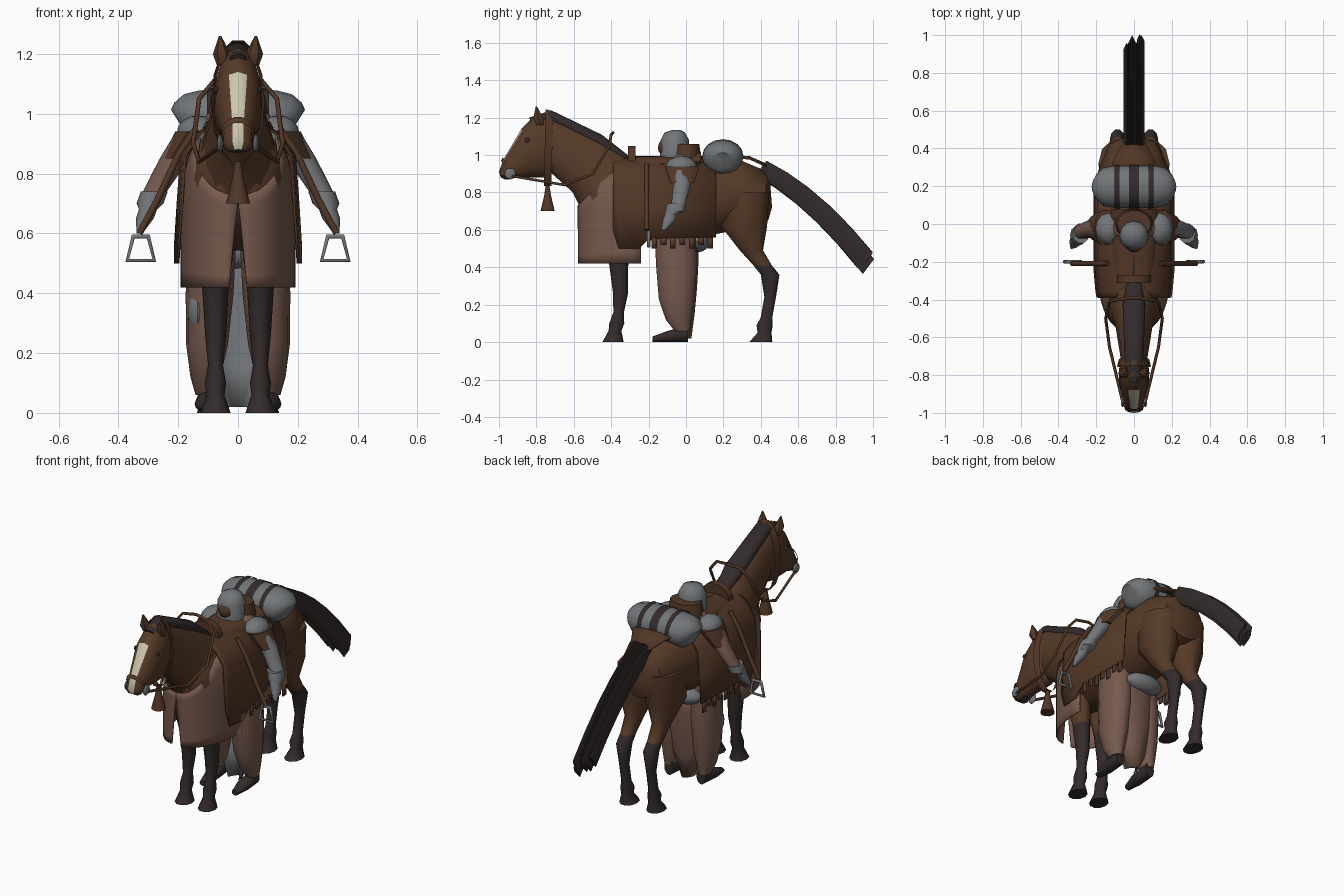
import bpy, bmesh, math, random
from mathutils import Vector

cube = bpy.data.objects.get("Cube")
if cube:
    bpy.data.objects.remove(cube)
random.seed(4)


def material(name, red, green, blue):
    mat = bpy.data.materials.new(name)
    mat.use_nodes = True
    mat.diffuse_color = (red, green, blue, 1)
    mat.node_tree.nodes["Principled BSDF"].inputs["Base Color"].default_value = mat.diffuse_color
    return mat


COAT = material("chestnut coat", .092, .043, .021)
DARK = material("dark hair", .034, .024, .024)
CLOTH = material("dusty brown cloth", .18, .1, .074)
LEATHER = material("saddle leather", .085, .039, .02)
STEEL = material("grey steel", .17, .18, .19)
CREAM = material("cream blaze", .6, .56, .42)


def finish(name, bm, materials, rule=None):
    bmesh.ops.recalc_face_normals(bm, faces=bm.faces)
    if rule:
        for face in bm.faces:
            face.material_index = rule(face.calc_center_median(), face.normal)
    mesh = bpy.data.meshes.new(name)
    bm.to_mesh(mesh)
    bm.free()
    for mat in materials:
        mesh.materials.append(mat)
    obj = bpy.data.objects.new(name, mesh)
    bpy.context.collection.objects.link(obj)
    return obj


def loft(name, rings, materials, sides=14, caps=True, rule=None):
    """Skin elliptical rings given as (centre, half axis u, half axis v)."""
    bm = bmesh.new()
    rows = []
    for centre, u, v in rings:
        centre, u, v = Vector(centre), Vector(u), Vector(v)
        angles = [math.tau * i / sides for i in range(sides)]
        rows.append([bm.verts.new(centre + u * math.cos(a) + v * math.sin(a)) for a in angles])
    for row, following in zip(rows, rows[1:]):
        for i in range(sides):
            j = (i + 1) % sides
            bm.faces.new((row[i], row[j], following[j], following[i]))
    if caps:
        bm.faces.new(rows[0])
        bm.faces.new(rows[-1])
    return finish(name, bm, materials, rule)


def spine(name, sections, materials, **options):
    """Loft on the centre plane: upper y, z, lower y, z, half width."""
    rings = []
    for top_y, top_z, low_y, low_z, width in sections:
        upper, lower = Vector((0, top_y, top_z)), Vector((0, low_y, low_z))
        rings.append(((upper + lower) / 2, (width, 0, 0), (upper - lower) / 2))
    return loft(name, rings, materials, **options)


def limb(name, x, sections, materials, side=1, depth=1, slant=0, **options):
    """Loft with level rings: y, z, radius; slant moves x outward going down."""
    top = sections[0][1]
    rings = [((side * (x + slant * (top - z)), y, z), (radius, 0, 0), (0, radius * depth, 0))
             for y, z, radius in sections]
    return loft(name, rings, materials, **options)


def ball(name, centre, radii, mat):
    bm = bmesh.new()
    bmesh.ops.create_uvsphere(bm, u_segments=12, v_segments=8, radius=1)
    bmesh.ops.scale(bm, vec=radii, verts=bm.verts)
    bmesh.ops.translate(bm, vec=centre, verts=bm.verts)
    finish(name, bm, [mat])


def sheet(name, rows, mat):
    bm = bmesh.new()
    grid = [[bm.verts.new(point) for point in row] for row in rows]
    for row, following in zip(grid, grid[1:]):
        for i in range(len(row) - 1):
            bm.faces.new((row[i], row[i + 1], following[i + 1], following[i]))
    solid = finish(name, bm, [mat]).modifiers.new("thickness", "SOLIDIFY")
    solid.thickness, solid.offset = .008, 0


def tube(name, points, radius, mat, closed=False):
    curve = bpy.data.curves.new(name, "CURVE")
    curve.dimensions, curve.bevel_depth, curve.bevel_resolution = "3D", radius, 1
    curve.use_fill_caps = True
    spline = curve.splines.new("POLY")
    spline.points.add(len(points) - 1)
    for target, point in zip(spline.points, points):
        target.co = (*point, 1)
    spline.use_cyclic_u = closed
    curve.materials.append(mat)
    bpy.context.collection.objects.link(bpy.data.objects.new(name, curve))


def head_colour(centre, normal):
    if centre.y < -.92 and centre.z < .88:
        return 2
    return int(abs(centre.x) < .02 and normal.y < -.5 and .88 < centre.z < 1.13)


def leg_colour(centre, normal):
    return int(centre.z < .42)


# Horse trunk, neck, head with blaze and dark chin, mane
spine("horse_body", [(-.56, .86, -.57, .7, .06), (-.5, .95, -.5, .62, .14), (-.38, .98, -.38, .54, .17),
                     (0, .96, 0, .54, .18), (.28, .98, .28, .6, .19), (.42, .92, .44, .65, .13),
                     (.45, .85, .46, .72, .06)], [COAT], sides=18)
spine("horse_neck", [(-.28, .97, -.55, .68, .14), (-.45, 1.09, -.61, .8, .1), (-.71, 1.22, -.72, .9, .07)], [COAT])
spine("horse_head", [(-.71, 1.22, -.68, .94, .06), (-.8, 1.22, -.74, .88, .08), (-.88, 1.14, -.81, .88, .08),
                     (-.98, .97, -.91, .88, .05), (-1, .91, -.95, .87, .05), (-.99, .88, -.97, .87, .03)],
      [COAT, CREAM, DARK], sides=16, rule=head_colour)
spine("mane", [(-.84, 1.2, -.81, 1.15, .03), (-.72, 1.24, -.72, 1.17, .05), (-.45, 1.11, -.41, 1, .06),
               (-.31, 1, -.33, .96, .04)], [DARK])

# Tail of overlapping strands along one falling curve
for strand in range(-4, 5):
    drop, reach = random.uniform(-.02, .02), random.uniform(.9, 1)
    steps = [reach * i / 5 for i in range(6)]
    loft("tail_strand", [((strand * .01, .4 + .58 * t, .93 - .3 * t - .22 * t * t + drop * t),
                          (.015, 0, 0), (0, .03, .04)) for t in steps], [DARK], sides=4)

for side, tag in ((1, "left"), (-1, "right")):
    # Horse legs, dark below the knee, and ears
    limb("front_leg_" + tag, .075, [(-.4, .72, .09), (-.38, .55, .06), (-.36, .42, .045), (-.35, .26, .035),
                                    (-.36, .16, .025), (-.37, .1, .035), (-.38, .06, .03), (-.39, 0, .05)],
         [COAT, DARK], side, depth=1.2, sides=10, rule=leg_colour)
    limb("hind_leg_" + tag, .088, [(.32, .8, .1), (.31, .62, .1), (.35, .49, .05), (.41, .41, .04), (.45, .36, .04),
                                   (.45, .24, .025), (.43, .13, .025), (.42, .09, .035), (.42, .05, .03),
                                   (.4, 0, .05)], [COAT, DARK], side, depth=1.3, sides=10, rule=leg_colour)
    limb("ear_" + tag, .05, [(-.78, 1.16, .02), (-.79, 1.2, .03), (-.8, 1.26, .004)], [COAT], side, slant=-.1, sides=6)
    ball("eye_" + tag, (.073 * side, -.85, 1.08), (.008, .014, .012), DARK)

    # Bit and reins
    ball("bit_ring_" + tag, (.06 * side, -.94, .9), (.01, .03, .03), STEEL)
    rein = [(.06, -.94, .89), (.13, -.65, .84), (.15, -.5, .9), (.13, -.41, 1.05), (.08, -.4, 1.11), (0, -.39, 1.12)]
    tube("rein_" + tag, [(side * x, y, z) for x, y, z in rein], .008, LEATHER)

    # Chest cloth, open in front below the breast
    rows = []
    for row in range(9):
        fall = row / 8
        points = []
        for column in range(11):
            angle = column / 10 * math.pi / 2
            rise = .73 + .19 * min(1, 1.6 * (1 - math.cos(angle)))
            z = rise + (.42 - rise) * fall
            angle = max(angle, .4 * max(0, .7 - z))
            width = .188 * math.sqrt(1 - (max(0, z - .7) / .31) ** 2)
            points.append((side * width * math.sin(angle) ** .85, -.24 - .335 * math.cos(angle) ** .85, z))
        rows.append(points)
    sheet("chest_cloth_" + tag, rows, CLOTH)

    # Saddle blanket with fringe, stirrups
    rows = []
    for y, hem in ((-.39, .6), (-.36, .5), (-.25, .5), (-.2, .55), (.16, .56)):
        narrow = side * (1 - .8 * max(0, -.3 - y))
        profile = [(0, .99), (.08, .97), (.14, .93), (.19, .86), (.2, .72), (.21, hem)]
        rows.append([(x * narrow, y, z) for x, z in profile])
    sheet("saddle_blanket_" + tag, rows, LEATHER)
    for tab in range(7):
        y = -.17 + tab * .05
        sheet("blanket_fringe_" + tag, [[(.21 * side, y + shift, z) for shift in (-.015, .015)]
                                        for z in (.56, .5 + .02 * (tab % 2))], LEATHER)
    strap = [(.14, .95), (.2, .86), (.27, .71), (.33, .6)]
    tube("stirrup_strap_" + tag, [(x * side, -.21, z) for x, z in strap], .013, LEATHER)
    frame = [(.3, .59), (.35, .59), (.37, .51), (.28, .51)]
    tube("stirrup_" + tag, [(x * side, -.2, z) for x, z in frame], .009, STEEL, closed=True)

    # Rider shoulders, arms, legs and boots
    ball("shoulder_guard_" + tag, (.135 * side, -.025, .935), (.07, .085, .06), STEEL)
    limb("shoulder_cape_" + tag, .15, [(-.02, .94, .06), (-.02, .89, .05), (-.02, .85, .04)], [LEATHER], side,
         depth=1.6, slant=.7, sides=10)
    limb("upper_arm_" + tag, .17, [(-.03, .92, .05), (-.02, .85, .05), (-.04, .74, .04)],
         [STEEL if side > 0 else CLOTH], side, slant=.6, sides=10)
    limb("gauntlet_" + tag, .28, [(-.05, .74, .045), (-.06, .7, .045), (-.08, .68, .03), (-.09, .65, .03),
                                  (-.12, .6, .01)], [STEEL], side, depth=1.2, slant=.35, sides=10)
    limb("robe_leg_" + tag, .085, [(-.06, .6, .08), (-.05, .4, .08), (-.05, .23, .07), (-.04, .12, .05),
                                   (-.02, .06, .03)], [CLOTH], side, depth=1.4, slant=.05)
    boot = spine("boot_" + tag, [(-.18, .03, -.18, 0, .02), (-.1, .06, -.1, 0, .04), (.01, .09, .01, 0, .03)], [DARK])
    boot.location.x = .105 * side

# Bridle straps and hanging tassel
spine("throat_strap", [(-.75, 1.25, -.76, .83, .09), (-.71, 1.24, -.72, .83, .08)], [LEATHER], caps=False)
spine("noseband", [(-.99, .97, -.92, .88, .057), (-.98, .99, -.91, .88, .058)], [LEATHER], caps=False)
limb("neck_tassel", 0, [(-.74, .84, .01), (-.74, .78, .02), (-.74, .7, .04)], [LEATHER], sides=10)

# Saddle and rump flap
spine("saddle_seat", [(-.32, .99, -.32, .93, .09), (0, 1, 0, .9, .13), (.08, 1.02, .08, .92, .12)], [LEATHER])
spine("pommel", [(y, 1.05, y, .9, .09) for y in (-.31, -.27)], [LEATHER])
sheet("rump_flap", [[(-width, y, z - .01), (0, y, z), (width, y, z - .01)]
                    for width, y, z in ((.13, .22, 1), (.11, .34, .99), (.06, .43, .95))], LEATHER)

# Bedroll with rounded ends and straps
rings = []
for i in range(-5, 6):
    x = .2 * math.sin(i / 5 * math.pi / 2)
    swell = math.sqrt(1 - (x / .205) ** 8)
    rings.append(((x, .197, .995 - .5 * x * x), (0, .11 * swell, 0), (x * .12, 0, .09 * swell)))
loft("bedroll", rings, [STEEL], sides=16)
for x, half in ((-.09, .014), (0, .026), (.09, .014)):
    loft("bedroll_strap", [((x + shift, .197, .993), (0, .115, 0), (0, 0, .095)) for shift in (-half, half)],
         [DARK], sides=16, caps=False)

# Rider torso, collar, hood and face
limb("rider_torso", 0, [(-.03, .55, .15), (-.02, .93, .17), (-.02, 1, .1), (-.03, 1.03, .05)], [CLOTH], depth=.6)
limb("collar", 0, [(0, .95, .11), (0, 1.06, .09)], [LEATHER], depth=.8)
limb("hood", 0, [(-.06, .96, .08), (-.06, 1.08, .076), (-.06, 1.12, .055), (-.05, 1.135, .02)], [STEEL], sides=12)
ball("face", (0, -.11, 1.04), (.046, .04, .046), LEATHER)

# Coat tail behind the legs with a grey lining
for name, back, mat in (("coat_tail", .025, CLOTH), ("coat_lining", .008, STEEL)):
    rows = []
    for t in (0, .25, .5, .75, 1):
        half = .14 * (1 - .75 * t ** 3)
        rows.append([(x * half, back + .04 * (1 - t * t) - .05 * x * x, .56 - .54 * t) for x in (-1, -.5, 0, .5, 1)])
    sheet(name, rows, mat)
ball("knee_guard", (-.135, -.08, .34), (.035, .07, .08), STEEL)
ball("mail_skirt", (-.02, .06, .535), (.12, .065, .055), STEEL)

# Smooth shading with sharp edges kept
bpy.ops.object.select_all(action="DESELECT")
for obj in bpy.context.collection.objects:
    if obj.type == "MESH":
        obj.select_set(True)
        bpy.context.view_layer.objects.active = obj
bpy.ops.object.shade_smooth_by_angle(angle=math.radians(45))
